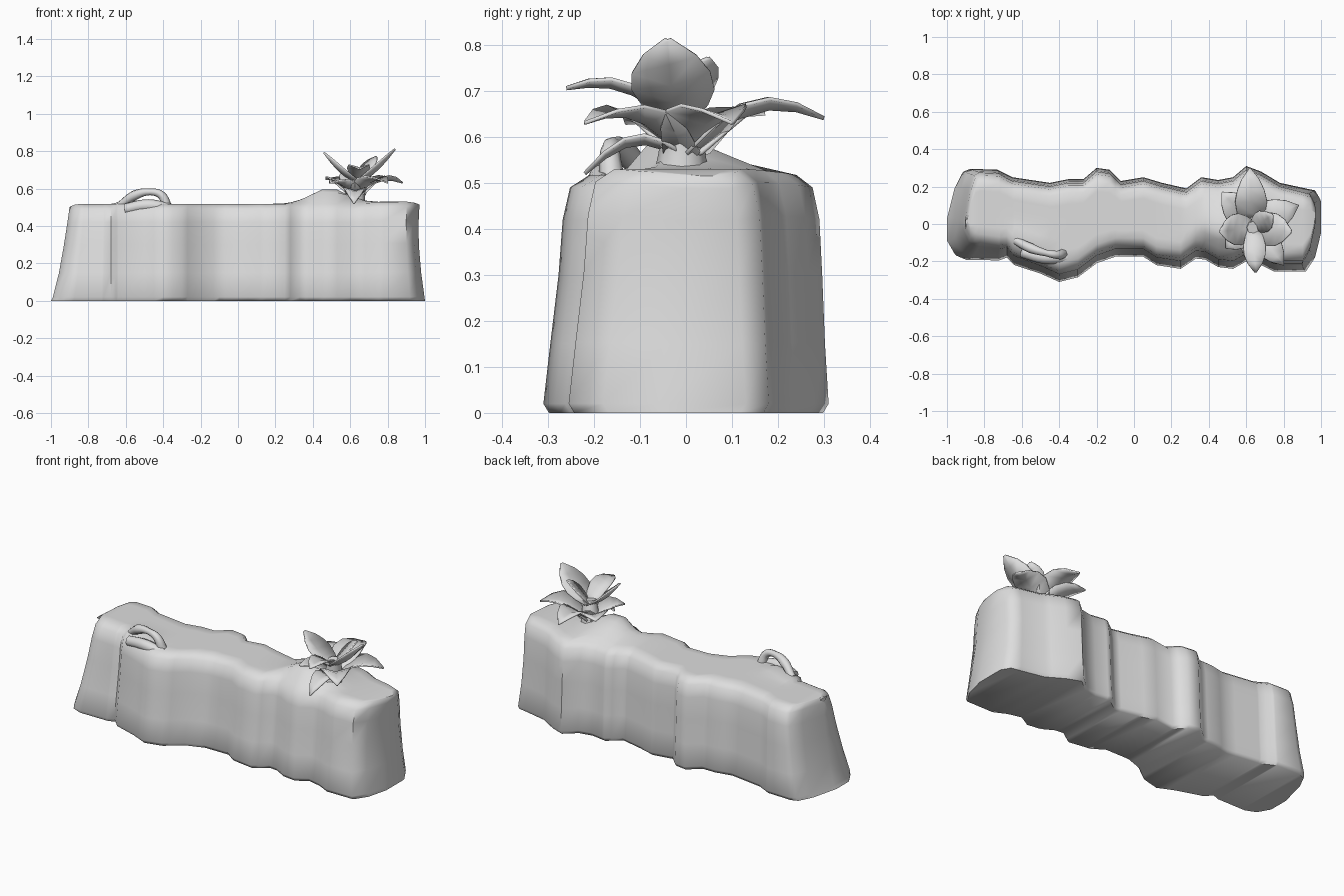
import bpy, bmesh, math
from mathutils import Vector

cube = bpy.data.objects.get("Cube")
if cube:
    bpy.data.objects.remove(cube)

stone = bpy.data.materials.new("pale_grey")
stone.use_nodes = True
grey = (0.73, 0.73, 0.73, 1)
stone.diffuse_color = grey
stone.node_tree.nodes["Principled BSDF"].inputs["Base Color"].default_value = grey


def finish(name, bm, angle=50):
    """Turn a bmesh into a smooth shaded object."""
    bmesh.ops.recalc_face_normals(bm, faces=bm.faces)
    mesh = bpy.data.meshes.new(name)
    bm.to_mesh(mesh)
    bm.free()
    mesh.materials.append(stone)
    obj = bpy.data.objects.new(name, mesh)
    bpy.context.collection.objects.link(obj)
    bpy.ops.object.select_all(action='DESELECT')
    obj.select_set(True)
    bpy.context.view_layer.objects.active = obj
    bpy.ops.object.shade_smooth_by_angle(angle=math.radians(angle))
    return obj


def clamp(v):
    return max(0.0, min(1.0, v))


def lookup(points, x):
    """Linear interpolation along an outline."""
    for (x0, y0), (x1, y1) in zip(points, points[1:]):
        if x <= x1:
            return y0 + (y1 - y0) * clamp((x - x0) / (x1 - x0))
    return points[-1][1]


def bump(x, y, cx, cy, rx, ry, height):
    return height * math.exp(-((x - cx) / rx) ** 2 - ((y - cy) / ry) ** 2)


# Footprint outlines of the rough wall
front = [(-1, -.1), (-.96, -.17), (-.9, -.195), (-.72, -.195), (-.68, -.18), (-.64, -.22),
         (-.5, -.265), (-.4, -.31), (-.3, -.285), (-.2, -.21), (-.1, -.175), (.05, -.175),
         (.12, -.22), (.25, -.24), (.33, -.185), (.38, -.19), (.45, -.23), (.53, -.24),
         (.6, -.2), (.68, -.22), (.75, -.255), (.92, -.255), (.97, -.18), (1, -.06)]
back = [(-1, .04), (-.96, .2), (-.92, .28), (-.88, .295), (-.73, .29), (-.65, .25),
        (-.45, .22), (-.35, .24), (-.27, .24), (-.2, .3), (-.13, .29), (-.07, .23),
        (.05, .25), (.15, .22), (.28, .19), (.36, .25), (.45, .235), (.53, .25),
        (.6, .31), (.68, .28), (.78, .22), (.92, .19), (.97, .18), (1, .13)]
# Height, front inset and back inset of each level up the sides
levels = [(0, .012, .012), (.02, 0, 0), (.15, .015, .008), (.3, .033, .014),
          (.42, .042, .02), (.49, .058, .035), (.517, .1, .07)]
top_steps = 6


def section(x):
    """One slice across the wall, front foot over the top to the back foot."""
    yf, yb = lookup(front, x), lookup(back, x)
    lean = .04 * clamp((-.6 - x) / .2)
    squash = 1 - .03 * clamp((abs(x) - .95) / .05) + .025 * clamp((x - .6) / .2)
    z_rim, f_in, b_in = levels[-1]
    f_rim, b_rim = yf + f_in + lean, yb - b_in
    loop = [(yf + f + lean * z * 2, z) for z, f, b in levels]
    for i in range(1, top_steps):
        y = f_rim + (b_rim - f_rim) * i / top_steps
        z = z_rim + bump(x, y, .49, -.02, .14, .14, .085) + bump(x, y, -.57, -.12, .08, .07, .05)
        loop.append((y, z))
    loop += [(yb - b, z) for z, f, b in reversed(levels)]
    left, right = clamp((-.7 - x) / .3), clamp((x - .8) / .2)
    pts = []
    for y, z in loop:
        shift = left * .1 * (z / .52) ** .7
        shift -= right * .035 * math.sin(clamp(z / .75) * math.pi)
        pts.append(Vector((x + shift, y, z * squash)))
    return pts


bm = bmesh.new()
stations = sorted({p[0] for p in front + back})
rows = [[bm.verts.new(p) for p in section(x)] for x in stations]
count = len(rows[0])
for a, b in zip(rows, rows[1:]):
    for i in range(count):
        j = (i + 1) % count
        bm.faces.new((a[i], a[j], b[j], b[i]))
# End faces follow the same levels
for row in (rows[0], rows[-1]):
    for i in range(len(levels) - 1):
        bm.faces.new((row[i], row[i + 1], row[-2 - i], row[-1 - i]))
    bm.faces.new(row[len(levels) - 1:count - len(levels) + 1])
finish("rough_wall", bm, 60)


def tube(name, points, radius):
    """Root like tube through points, each with its own thickness."""
    curve = bpy.data.curves.new(name, 'CURVE')
    curve.dimensions = '3D'
    curve.bevel_depth = radius
    curve.bevel_resolution = 2
    curve.resolution_u = 5
    curve.use_fill_caps = True
    spline = curve.splines.new('BEZIER')
    spline.bezier_points.add(len(points) - 1)
    for bp, (x, y, z, r) in zip(spline.bezier_points, points):
        bp.co = (x, y, z)
        bp.radius = r
        bp.handle_left_type = bp.handle_right_type = 'AUTO'
    curve.materials.append(stone)
    bpy.context.collection.objects.link(bpy.data.objects.new(name, curve))


# Small loop on the front edge and the plant stem
tube("root_loop", [(-.63, -.09, .51, 1), (-.55, -.13, .565, 1.2), (-.47, -.155, .582, .8),
                   (-.41, -.165, .565, 1), (-.38, -.16, .5, 1.3)], .022)
tube("root_ledge", [(-.6, -.15, .49, 1), (-.48, -.18, .51, 1.1), (-.36, -.18, .49, 1)], .03)
tube("plant_stem", [(.62, -.01, .5, 1.6), (.63, -.01, .58, 1.2), (.64, -.02, .66, .9)], .04)


def leaf(name, base, tip, half_width, arch, widths, fold=.3):
    """Pointed folded leaf that follows a list of relative widths."""
    base, tip = Vector(base), Vector(tip)
    out = tip - base
    side = Vector((-out.y, out.x, 0)).normalized()
    bm = bmesh.new()
    rows = []
    for i, w in enumerate(widths):
        t = i / (len(widths) - 1)
        mid = base + out * t + Vector((0, 0, arch * math.sin(math.pi * t)))
        spread = half_width * w
        rise = Vector((0, 0, spread * fold))
        rows.append([bm.verts.new(mid + side * s * spread + rise * abs(s)) for s in (-1, 0, 1)])
    for a, b in zip(rows, rows[1:]):
        for i in range(2):
            bm.faces.new((a[i], a[i + 1], b[i + 1], b[i]))
    obj = finish(name, bm)
    solid = obj.modifiers.new("thickness", 'SOLIDIFY')
    solid.thickness = .008
    solid.offset = 0


# Upper and lower rosettes: tip, half width, arch
upper = [((.46, -.04, .79), .085, -.025), ((.84, -.04, .81), .09, -.025),
         ((.65, -.26, .705), .06, .035), ((.74, .05, .77), .06, 0)]
lower = [((.47, .17, .65), .085, .03), ((.62, .3, .64), .085, .06),
         ((.88, .1, .63), .09, .05), ((.8, -.22, .63), .08, .05),
         ((.49, -.13, .63), .08, .03), ((.62, -.22, .52), .06, .05)]
for i, (tip, width, arch) in enumerate(upper):
    leaf(f"upper_leaf_{i}", (.64, -.02, .63), tip, width, arch, (.5, .8, 1, .95, .65, .08))
for i, (tip, width, arch) in enumerate(lower):
    leaf(f"lower_leaf_{i}", (.63, 0, .55), tip, width, arch, (.6, .9, 1, .85, .55, .03))
